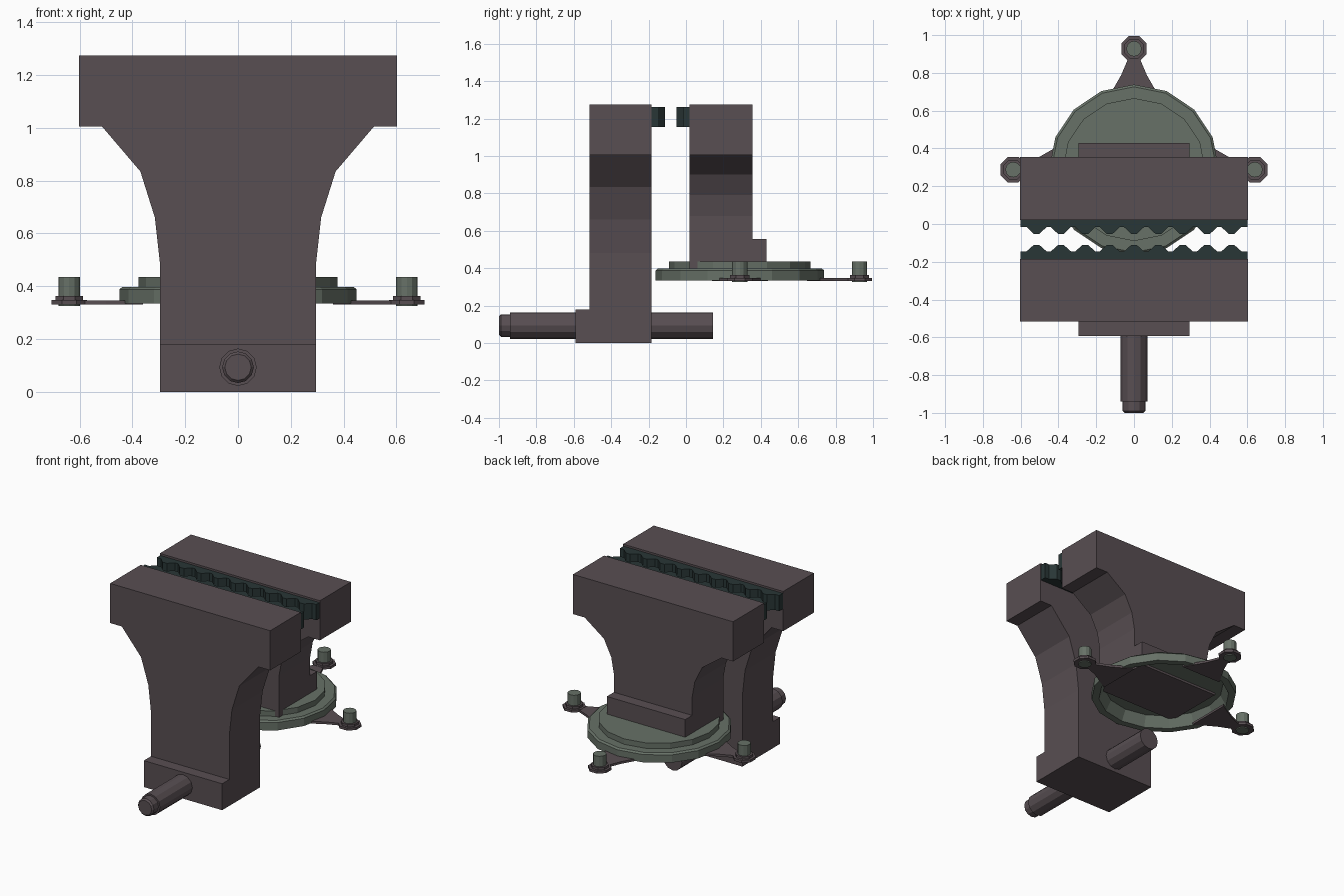
import bpy, bmesh, math
from mathutils import Matrix, Vector

if "Cube" in bpy.data.objects:
    bpy.data.objects.remove(bpy.data.objects["Cube"])


def material(name, rgb):
    m = bpy.data.materials.new(name)
    m.diffuse_color = (*rgb, 1)
    m.use_nodes = True
    m.node_tree.nodes["Principled BSDF"].inputs["Base Color"].default_value = m.diffuse_color
    return m


IRON = material("mauve iron", (0.098, 0.077, 0.085))
GREEN = material("grey green", (0.135, 0.165, 0.135))
TEETH = material("dark teal steel", (0.022, 0.037, 0.037))


def finish(name, bm, mat):
    bmesh.ops.recalc_face_normals(bm, faces=bm.faces[:])
    me = bpy.data.meshes.new(name)
    bm.to_mesh(me)
    bm.free()
    me.materials.append(mat)
    ob = bpy.data.objects.new(name, me)
    bpy.context.collection.objects.link(ob)
    return ob


def prism(name, pts, axis, lo, hi, mat, matrix=None):
    """Extrude a 2D outline along y (outline in xz) or z (outline in xy)."""
    bm = bmesh.new()
    place = (lambda p, t: (p[0], t, p[1])) if axis == 'y' else (lambda p, t: (p[0], p[1], t))
    a = [bm.verts.new(place(p, lo)) for p in pts]
    b = [bm.verts.new(place(p, hi)) for p in pts]
    bm.faces.new(a)
    bm.faces.new(b[::-1])
    n = len(pts)
    for i in range(n):
        j = (i + 1) % n
        bm.faces.new((a[i], a[j], b[j], b[i]))
    if matrix:
        bm.transform(matrix)
    return finish(name, bm, mat)


def lathe(name, prof, sides, mat, matrix, phase=0.0):
    """Revolve (radius, height) points about z; both ends are capped."""
    bm = bmesh.new()
    rings = []
    for r, z in prof:
        rings.append([bm.verts.new((r * math.cos(phase + 2 * math.pi * i / sides),
                                    r * math.sin(phase + 2 * math.pi * i / sides), z))
                      for i in range(sides)])
    for a, b in zip(rings, rings[1:]):
        for i in range(sides):
            j = (i + 1) % sides
            bm.faces.new((a[i], a[j], b[j], b[i]))
    bm.faces.new(rings[0])
    bm.faces.new(rings[-1])
    bm.transform(matrix)
    return finish(name, bm, mat)


def box(name, x, y0, y1, z0, z1, mat):
    return prism(name, [(-x, z0), (x, z0), (x, z1), (-x, z1)], 'y', y0, y1, mat)


def jaw_outline(bottom, za, zb, zc):
    half = [(0.295, bottom), (0.295, zc), (0.315, zb), (0.37, za),
            (0.515, 1.005), (0.603, 1.005), (0.603, 1.275)]
    return half + [(-x, z) for x, z in reversed(half)]


# Jaws with their stepped feet
prism("front_jaw", jaw_outline(0.0, 0.835, 0.66, 0.48), 'y', -0.515, -0.185, IRON)
box("front_jaw_foot", 0.295, -0.592, -0.515, 0.0, 0.18, IRON)
prism("rear_jaw", jaw_outline(0.39, 0.90, 0.79, 0.68), 'y', 0.02, 0.355, IRON)
box("rear_jaw_foot", 0.295, 0.355, 0.43, 0.39, 0.555, IRON)


# Toothed grip plates
def grip(name, base, valley, peak):
    pts = [(-0.6, base), (-0.6, valley)]
    for i in range(-4, 5):
        c = i * 0.129
        pts += [(c - 0.053, valley), (c - 0.016, peak), (c + 0.016, peak), (c + 0.053, valley)]
    pts += [(0.6, valley), (0.6, base)]
    prism(name, pts, 'z', 1.155, 1.262, TEETH)


grip("front_grip", -0.185, -0.145, -0.112)
grip("rear_grip", 0.022, -0.016, -0.052)

# Clamp screw through the front jaw
lathe("screw", [(0.05, -1.0), (0.06, -0.99), (0.06, -0.94), (0.071, -0.94), (0.071, 0.145)],
      12, IRON, Matrix.Translation((0, 0, 0.093)) @ Matrix.Rotation(-math.pi / 2, 4, 'X'))

# Swivel base, hollow underneath
CENTRE = Matrix.Translation((0, 0.288, 0))
lathe("swivel_base", [(0.37, 0.405), (0.405, 0.335), (0.45, 0.335), (0.45, 0.388), (0.438, 0.398),
                      (0.378, 0.398), (0.378, 0.435)], 16, GREEN, CENTRE)

# Three mounting arms with ears and bolts
arm = [(0.36, 0.15), (0.43, 0.108), (0.5, 0.068), (0.59, 0.03), (0.64, 0.03)]
arm += [(x, -y) for x, y in reversed(arm)]
for side, angle in (("right", 0), ("back", 90), ("left", 180)):
    turn = CENTRE @ Matrix.Rotation(math.radians(angle), 4, 'Z')
    ear = turn @ Matrix.Translation((0.64, 0, 0))
    prism(side + "_arm", arm, 'z', 0.331, 0.346, IRON, turn)
    lathe(side + "_ear", [(0.073, 0.331), (0.073, 0.348), (0.056, 0.348), (0.056, 0.364)],
          8, IRON, ear, math.pi / 8)
    lathe(side + "_bolt", [(0.041, 0.325), (0.041, 0.435)], 12, GREEN, ear)
